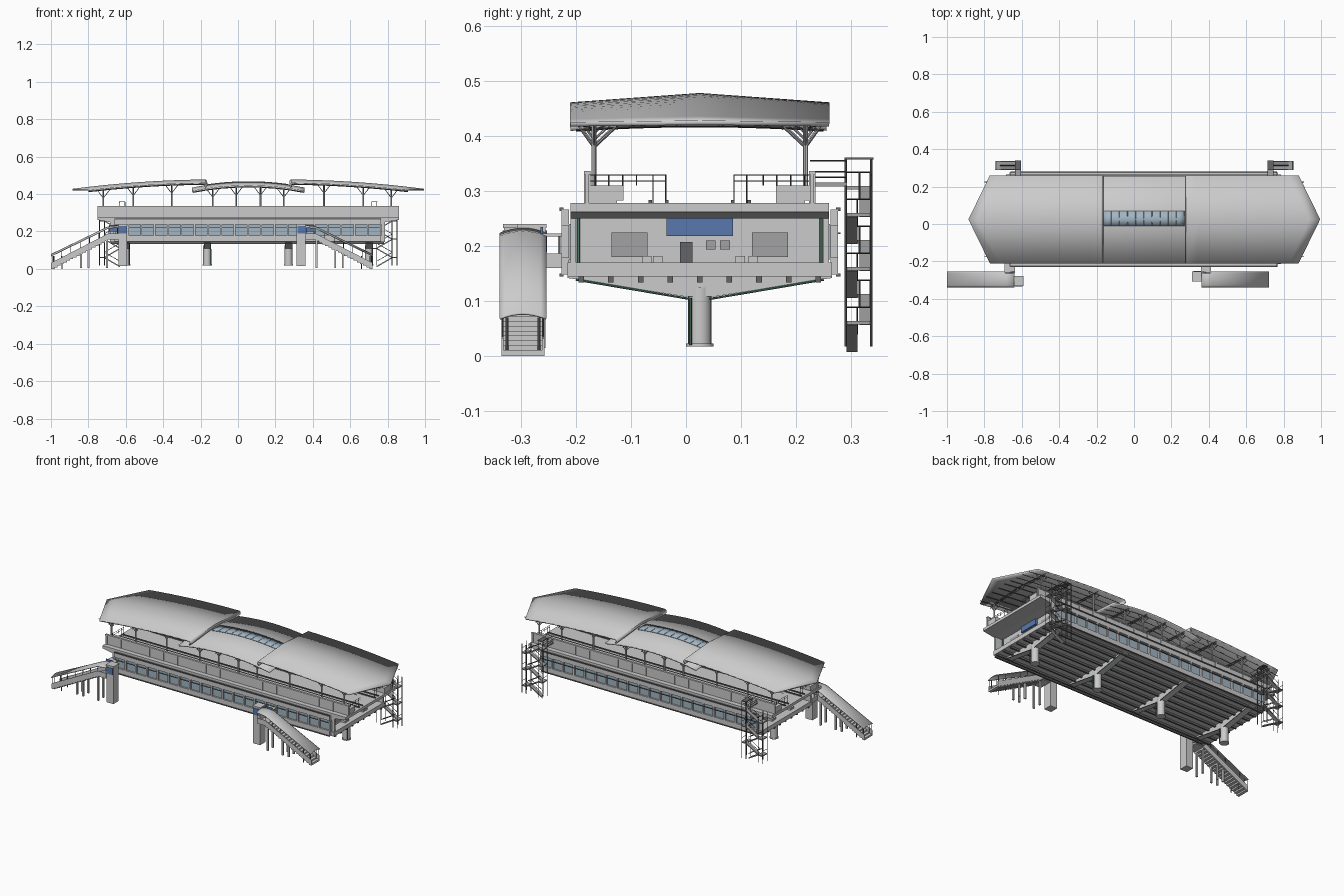
import bpy, bmesh, math
from mathutils import Vector

if "Cube" in bpy.data.objects:
    bpy.data.objects.remove(bpy.data.objects["Cube"])

YC = 0.025                                   # centre line of the station

def mat(name, c):
    m = bpy.data.materials.new(name)
    m.diffuse_color = (*c, 1)
    m.use_nodes = True
    m.node_tree.nodes["Principled BSDF"].inputs["Base Color"].default_value = m.diffuse_color
    return m

BLUE, GLASS = mat("sign_blue", (.10, .19, .42)), mat("glass", (.36, .46, .54))
DARK, GREEN = mat("dark_grey", (.13, .13, .14)), mat("pipe_green", (.08, .2, .13))
SHADE = mat("mid_grey", (.36, .36, .37))

def box(bm, x0, x1, y0, y1, z0, z1):
    v = [bm.verts.new((x, y, z)) for x in sorted((x0, x1)) for y in (y0, y1) for z in (z0, z1)]
    for f in ((0, 1, 3, 2), (4, 6, 7, 5), (0, 4, 5, 1), (2, 3, 7, 6), (0, 2, 6, 4), (1, 5, 7, 3)):
        bm.faces.new([v[i] for i in f])

def prism(bm, pts, a, b, axis="y"):          # outline in xz (axis y) or yz (axis x), extruded a..b
    P = (lambda p, t: (p[0], t, p[1])) if axis == "y" else (lambda p, t: (t, p[0], p[1]))
    A, B = ([bm.verts.new(P(p, t)) for p in pts] for t in (a, b))
    n = len(pts)
    bm.faces.new(A)
    bm.faces.new(B[::-1])
    for i in range(n):
        bm.faces.new((A[i], B[i], B[(i + 1) % n], A[(i + 1) % n]))

def bar(bm, p, q, r, n=4):                   # straight rod from p to q
    p, q = Vector(p), Vector(q)
    m = (q - p).to_track_quat('Z', 'Y').to_matrix().to_4x4()
    m.translation = (p + q) / 2
    bmesh.ops.create_cone(bm, cap_ends=True, segments=n, radius1=r, radius2=r, depth=(q - p).length, matrix=m)

def part(name, build, material=None, smooth=False, solid=0):
    bm = bmesh.new()
    build(bm)
    bmesh.ops.recalc_face_normals(bm, faces=bm.faces)
    me = bpy.data.meshes.new(name)
    bm.to_mesh(me)
    bm.free()
    ob = bpy.data.objects.new(name, me)
    bpy.context.collection.objects.link(ob)
    if material: me.materials.append(material)
    if solid:
        s = ob.modifiers.new("thickness", 'SOLIDIFY')
        s.thickness, s.offset = solid, 0
    if smooth:
        bpy.context.view_layer.objects.active = ob
        ob.select_set(True)
        bpy.ops.object.shade_smooth_by_angle(angle=math.radians(30))
        ob.select_set(False)
    return ob

def sides(y0, y1):                           # same y range on the front and on the back
    return ((y0, y1), (2 * YC - y1, 2 * YC - y0))

def side_z(d): return .474 - .01 * d - .085 * d * d
def mid_z(x): return .46 - .33 * (x - .055) ** 2
def roof_z(x):
    if -.175 < x < .285: return mid_z(x)
    return side_z(-.175 - x if x < 0 else x - .285)

# ---- concourse box, decks, end walls
def shell(bm):
    box(bm, -.63, .735, -.205, .255, .16, .27)
    box(bm, -.685, .785, -.215, .265, .145, .17)
    prism(bm, [(-.75, .278), (.86, .278), (.86, .262), (.785, .25), (-.685, .25), (-.75, .262)], -.21, .26)
    for a, b in sides(-.21, -.2):
        box(bm, -.685, .785, a, b, .165, .255)
part("concourse_body", shell)

# ---- long window facades
N, FX0, FX1 = 20, -.66, .765
def facade(bm):
    for a, b in sides(-.226, -.212):
        box(bm, FX0, FX1, a, b, .148, .178)
        box(bm, FX0, FX1, a, b, .238, .266)
        for i in range(N + 1):
            x = FX0 + (FX1 - FX0) * i / N
            box(bm, x - .005, x + .005, a, b, .178, .238)
part("window_frames", facade)
def glazing(bm):
    for a, b in sides(-.216, -.208):
        box(bm, FX0, FX1, a, b, .176, .24)
part("window_glass", glazing, GLASS)
def transoms(bm):
    for a, b in sides(-.23, -.222):
        box(bm, FX0, FX1, a, b, .264, .27)
        box(bm, FX0, FX1, a, b, .145, .15)
        box(bm, FX0, FX1, a + .004, b, .222, .225)
part("facade_ledges", transoms, DARK)

# ---- end wall signs, doors and windows
def ends(items, out):
    def f(bm):
        for y0, y1, z0, z1 in items:
            box(bm, .733, .735 + out, y0, y1, z0, z1)
            box(bm, -.63 - out, -.628, y0, y1, z0, z1)
    return f
part("end_signs", ends([(-.035, .085, .218, .25)], .012), BLUE)
part("end_windows", ends([(-.135, -.07, .18, .225), (.12, .185, .18, .225), (.036, .054, .194, .21), (.062, .08, .194, .21)], .004), SHADE)
part("end_doors", ends([(-.011, .012, .17, .207)], .004), DARK)
part("end_boxes", ends([(y, y + .017, .165, .182) for y in (-.08, -.06, .09, .113)], .03))

# ---- columns, crossheads, under-deck beams, drain pipes
COLS = (-.6, -.165, .27, .7)
def columns(bm):
    for x in COLS:
        bar(bm, (x, YC, .02), (x, YC, .125), .021, 24)
        bar(bm, (x, YC, .018), (x, YC, .023), .025, 24)
part("columns", columns, smooth=True)
def heads(bm):
    for x in COLS:
        prism(bm, [(-.215, .15), (-.215, .142), (0, .108), (.05, .108), (.265, .142), (.265, .15)], x - .018, x + .018, "x")
part("crossheads", heads)
def beams(bm):
    for i in range(9):
        y = -.19 + i * .43 / 8
        box(bm, -.68, .78, y - .005, y + .005, .134, .147)
part("deck_beams", beams, DARK)
def pipes(bm):
    for x in COLS:
        bar(bm, (x + .02, .008, .02), (x + .02, .008, .106), .003, 6)
        for s in (-1, 1):
            bar(bm, (x + .02, YC + s * .018, .104), (x + .02, YC + s * .225, .139), .002, 6)
    for x in (-.633, .738):
        for y in (-.195, .245):
            bar(bm, (x, y, .165), (x, y, .265), .003, 6)
part("drain_pipes", pipes, GREEN)

# ---- parapets, platforms, tracks, end railings
def parapet(bm):
    for a, b in sides(-.182, -.176):
        box(bm, -.75, .86, a, b, .27, .332)
    for a, b in sides(-.185, -.173):
        box(bm, -.75, .86, a, b, .33, .336)
        for i in range(18):
            x = -.74 + i * 1.59 / 17
            box(bm, x - .003, x + .003, a, b, .275, .332)
part("parapets", parapet)
def platforms(bm):
    for a, b in sides(-.178, -.113):
        box(bm, -.745, .855, a, b, .283, .31)
        box(bm, -.745, .855, a, b - .012, .276, .285)
part("platforms", platforms)
def tracks(bm):
    for y in (-.065, -.035, .085, .115):
        box(bm, -.74, .85, y - .003, y + .003, .276, .284)
part("rails", tracks, DARK)
def railings(bm):
    for x in (-.73, .84):
        for s in (-1, 1):
            Y = lambda d: YC + s * d
            for z in (.318, .329):
                bar(bm, (x, Y(.2), z), (x, Y(.062), z), .0012)
            for d in (.19, .165, .14, .115, .085, .062):
                bar(bm, (x, Y(d), .31 if d > .13 else .278 if d < .1 else .31), (x, Y(d), .33), .0012)
part("end_railings", railings, DARK)

# ---- roofs: two hipped end roofs with a rolled inner edge, lower arched middle roof
def roof(bm, d, inner):
    rows, prof = [], [(.0, -.022), (-.007, -.012), (-.005, -.003)]
    L, C, n = .71, .595, 12
    for dx, dz in prof:
        rows.append([(inner + d * dx, y, side_z(0) + dz - (.017 if y != YC else 0)) for y in (-.21, YC, .26)])
    for i in range(n + 1):
        t = i / n
        rows.append([(inner + d * t * (L if y == YC else C), y,
                      side_z(t * (L if y == YC else C)) - (.017 if y != YC else 0)) for y in (-.21, YC, .26)])
    loft(bm, rows)
def loft(bm, rows):
    V = [[bm.verts.new(p) for p in r] for r in rows]
    for a, b in zip(V, V[1:]):
        for j in range(len(a) - 1):
            bm.faces.new((a[j], a[j + 1], b[j + 1], b[j]))
part("left_roof", lambda bm: roof(bm, -1, -.175), smooth=True, solid=.008)
part("right_roof", lambda bm: roof(bm, 1, .285), smooth=True, solid=.008)
def strip(bm, x0, x1, ys, dz, n=16):
    loft(bm, [[(x, y, mid_z(x) + dz - .0725 * abs(y - YC)) for y in ys]
              for x in (x0 + (x1 - x0) * i / n for i in range(n + 1))])
part("middle_roof", lambda bm: strip(bm, -.245, .355, (-.21, YC, .255), 0), smooth=True, solid=.009)
part("skylight", lambda bm: strip(bm, -.165, .27, (-.01, YC, .07), .007), GLASS, True, .003)
def sky_bars(bm):
    for i in range(11):
        x = -.165 + .0435 * i
        bar(bm, (x, -.01, mid_z(x) + .007), (x, .07, mid_z(x) + .007), .0016)
part("skylight_bars", sky_bars, SHADE)

# ---- roof posts with branches, transverse trusses, purlins
POSTS = (-.72, -.56, -.355, -.135, -.01, .12, .245, .46, .67, .82)
def posts(bm):
    for x in POSTS:
        top = roof_z(x) - .035
        for s in (-1, 1):
            y = YC + s * .192
            bar(bm, (x, y, .3), (x, y, top + .01), .0045, 8)
            for dx in (-.035, .035):
                bar(bm, (x, y, top - .03), (x + dx, y, top + .016), .002)
            for dy in (-.045, .03):
                bar(bm, (x, y, top - .03), (x, y + s * dy, top + .012), .002)
part("roof_posts", posts)
def trusses(bm):
    for x in POSTS:
        z = roof_z(x)
        lo = lambda y: z - .034 + .008 * (1 - ((y - YC) / .225) ** 2)
        hi = lambda y: z - .007 - .0725 * abs(y - YC)
        ys = [YC - .225 + .45 * i / 12 for i in range(13)]
        for i, (a, b) in enumerate(zip(ys, ys[1:])):
            bar(bm, (x, a, lo(a)), (x, b, lo(b)), .0018)
            bar(bm, (x, a, hi(a)), (x, b, hi(b)), .0018)
            f, g = (lo, hi) if i % 2 else (hi, lo)
            bar(bm, (x, a, f(a)), (x, b, g(b)), .0013)
part("roof_trusses", trusses, DARK)
def purlins(bm):
    for off in (-.2, -.15, -.1, -.05, 0, .05, .1, .15, .2):
        for x0, x1, f in ((-.8, -.18, roof_z), (-.24, .35, mid_z), (.29, .91, roof_z)):
            xs = [x0 + (x1 - x0) * i / 8 for i in range(9)]
            for a, b in zip(xs, xs[1:]):
                h = -.008 - .0725 * abs(off)
                bar(bm, (a, YC + off, f(a) + h), (b, YC + off, f(b) + h), .002)
part("roof_purlins", purlins, DARK)

# ---- front entrances: covered stair, lift tower, bridge
def entrance(side, x0, d, ly):
    X = lambda s: x0 + d * s
    ya, yb = -.335, -.257
    low, high = [(0, .165), (.055, .165), (.36, .008)], [(0, .222), (.055, .216), (.36, .068)]
    def stair(bm):
        for a, b in ((ya, ya + .004), (yb - .004, yb)):       # balustrade sides
            prism(bm, [(X(s), z - .008) for s, z in low] + [(X(s), z + .024) for s, z in low[::-1]], a, b)
        box(bm, X(0), X(.055), ya, yb, .157, .165)
        for i in range(18):                                    # treads
            s, z = .055 + i * .305 / 18, .165 - (i + 1) * .157 / 18
            box(bm, X(s), X(s + .017), ya + .003, yb - .003, max(0, z - .008), z + .003)
        for s, z in ((.16, .105), (.2, .085), (.06, .16)):     # legs
            for y in (ya + .015, yb - .015):
                box(bm, X(s) - .005, X(s) + .005, y - .005, y + .005, .005, z)
    part(side + "_entrance_stair", stair)
    def frame(bm):
        for i in range(8):
            s = .004 + .35 * i / 7
            zl, zh = (.165, .218) if s < .055 else (.165 - (s - .055) * .515, .216 - (s - .055) * .485)
            for y in (ya + .002, yb - .002):
                bar(bm, (X(s), y, zl), (X(s), y, zh), .0016)
        for s in (.3, .345):
            for y in (ya + .01, yb - .01):
                bar(bm, (X(s), y, 0), (X(s), y, .07), .003)
    part(side + "_canopy_posts", frame, DARK)
    def canopy(bm):
        loft(bm, [[(X(s), -.296 + .042 * k / 4, z + .009 * (1 - (k / 4) ** 2)) for k in range(-4, 5)] for s, z in high])
    part(side + "_stair_canopy", canopy, smooth=True, solid=.004)
    def lift(bm):
        box(bm, X(0), X(-.046), ly, ly + .05, .015, .235)
        box(bm, X(.002), X(-.049), ly - .002, ly + .052, .233, .24)
        box(bm, X(0), X(.05), -.258, -.205, .16, .186)
        box(bm, X(-.003), X(.053), -.262, -.205, .217, .223)
        for s in (.002, .048):
            for y in (-.255, -.23):
                bar(bm, (X(s), y, .18), (X(s), y, .22), .002)
    part(side + "_lift_and_bridge", lift)
    def signs(bm):
        box(bm, X(-.003), X(-.043), ly - .003, ly + .053, .188, .228)
        box(bm, X(.005), X(.05), -.264, -.26, .2, .235)
    part(side + "_entrance_signs", signs, BLUE)
entrance("left", -.64, -1, -.33)
entrance("right", .36, 1, -.305)

# ---- back escape stairs: six switchback flights with landings
def escape(side, x0, d):
    X = lambda s: x0 + d * s
    lanes = ((.291, .311), (.315, .335))
    def flights(bm):
        for i in range(6):
            z0, z1 = .015 + i * .049, .015 + (i + 1) * .049
            s0, s1 = (.025, .11) if i % 2 == 0 else (.11, .025)
            a, b = lanes[i % 2]
            prism(bm, [(X(s0), z0), (X(s1), z1), (X(s1), z1 - .007), (X(s0), max(z0 - .007, .002))], a, b)
            box(bm, X(s1), X(.135 if s1 > .1 else 0), .29, .336, z1 - .006, z1)
        box(bm, X(0), X(.03), .225, .292, .308, .315)
    part(side + "_escape_flights", flights, SHADE)
    def frame(bm):
        for s in (0, .027, .108, .135):
            for y in (.29, .336):
                bar(bm, (X(s), y, .018), (X(s), y, .358 if s < .1 else .31), .0022)
        for i in range(6):
            z0, z1 = .04 + i * .049, .04 + (i + 1) * .049
            s0, s1 = (.025, .11) if i % 2 == 0 else (.11, .025)
            e = .135 if s1 > .1 else 0
            for y in lanes[i % 2]:
                bar(bm, (X(s0), y, z0), (X(s1), y, z1), .0015)
            bar(bm, (X(e), .29, z1), (X(e), .336, z1), .0015)
        for s in (0, .03):
            for z in (.325, .335, .355):
                bar(bm, (X(s), .225, z), (X(s), .292, z), .0014)
        box(bm, X(0), X(.03), .288, .34, .357, .361)
    part(side + "_escape_frame", frame, DARK)
escape("left", -.605, -1)
escape("right", .715, 1)
